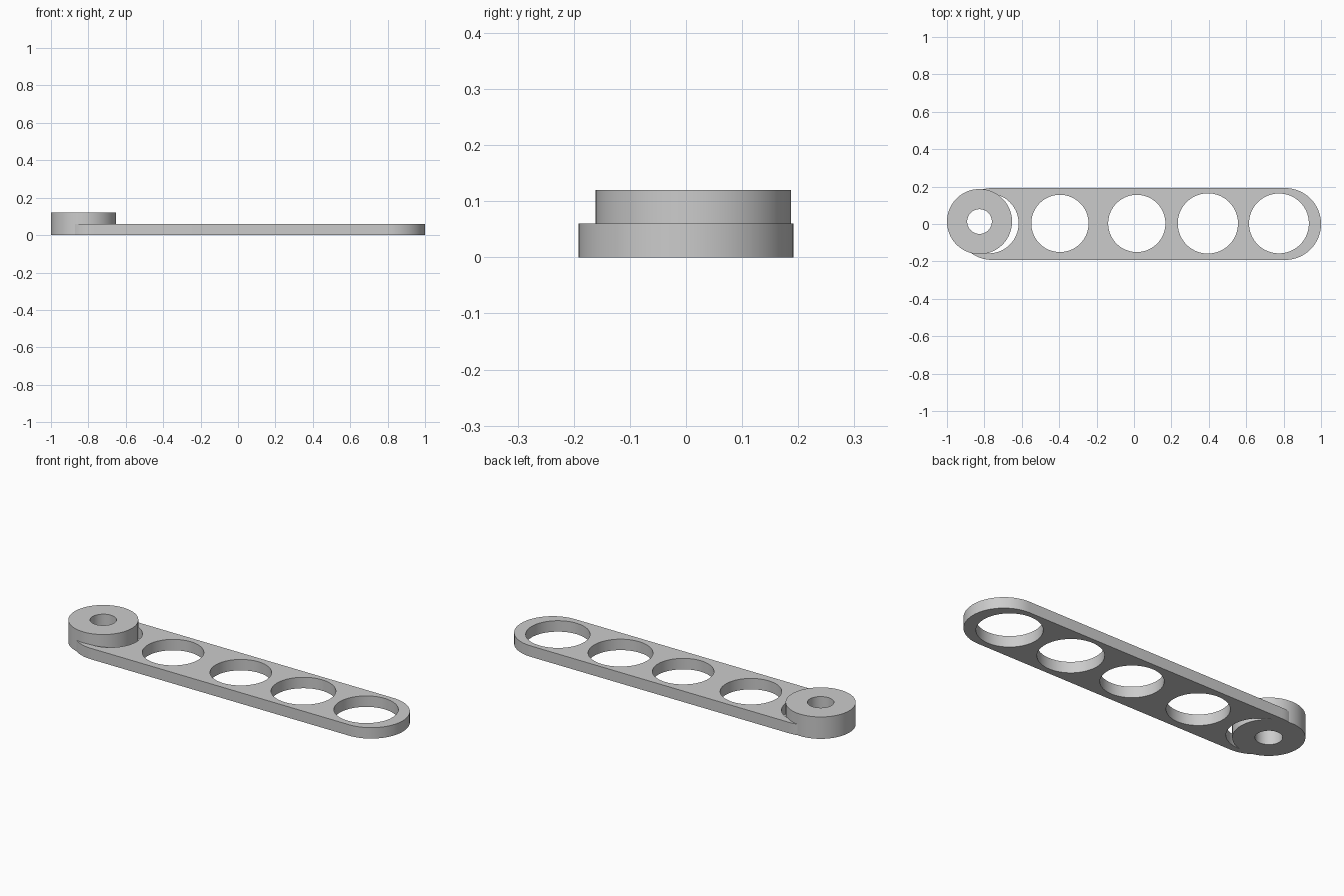
import bpy, bmesh
from math import cos, sin, pi
from mathutils import Vector

default_cube = bpy.data.objects.get("Cube")
if default_cube:
    bpy.data.objects.remove(default_cube, do_unlink=True)

# Single flat colour
grey = bpy.data.materials.new("plain_grey")
grey.use_nodes = True
grey.diffuse_color = (0.6, 0.6, 0.6, 1)
grey.node_tree.nodes["Principled BSDF"].inputs["Base Color"].default_value = (0.6, 0.6, 0.6, 1)


def arc(x, y, radius, start=0.0, sweep=2 * pi, steps=96):
    """Points along an arc; a full circle leaves out the repeated last point."""
    count = steps if sweep >= 2 * pi else steps + 1
    angles = [start + sweep * i / steps for i in range(count)]
    return [(x + radius * cos(a), y + radius * sin(a)) for a in angles]


def extruded_part(name, loops, height):
    """Fill an outline with holes, then extrude it up from the ground."""
    bm = bmesh.new()
    edges = []
    for loop in loops:
        verts = [bm.verts.new((x, y, 0)) for x, y in loop]
        edges += [bm.edges.new((verts[i - 1], verts[i])) for i in range(len(verts))]
    bmesh.ops.triangle_fill(bm, edges=edges, use_beauty=True, normal=Vector((0, 0, 1)))
    top = bmesh.ops.extrude_face_region(bm, geom=bm.faces[:])["geom"]
    top_verts = [g for g in top if isinstance(g, bmesh.types.BMVert)]
    bmesh.ops.translate(bm, verts=top_verts, vec=(0, 0, height))
    bmesh.ops.recalc_face_normals(bm, faces=bm.faces[:])
    mesh = bpy.data.meshes.new(name)
    bm.to_mesh(mesh)
    bm.free()
    mesh.materials.append(grey)
    obj = bpy.data.objects.new(name, mesh)
    bpy.context.collection.objects.link(obj)
    bpy.ops.object.select_all(action="DESELECT")
    obj.select_set(True)
    bpy.context.view_layer.objects.active = obj
    bpy.ops.object.shade_smooth_by_angle(angle=pi / 6)
    return obj


# Long arm with rounded ends and a row of five round holes
END_RADIUS = 0.192
outline = (arc(0.808, 0, END_RADIUS, -pi / 2, pi, 48)
           + arc(-0.758, 0, END_RADIUS, pi / 2, pi, 48))
holes = [(-0.777, 0.16), (-0.396, 0.153), (0.015, 0.153), (0.395, 0.161), (0.775, 0.16)]
extruded_part("arm_plate", [outline] + [arc(x, 0.003, r) for x, r in holes], 0.06)

# Thick ring hub seated in the end hole
HUB = (-0.826, 0.013)
extruded_part("hub_ring", [arc(*HUB, 0.174), arc(*HUB, 0.066)], 0.12)
